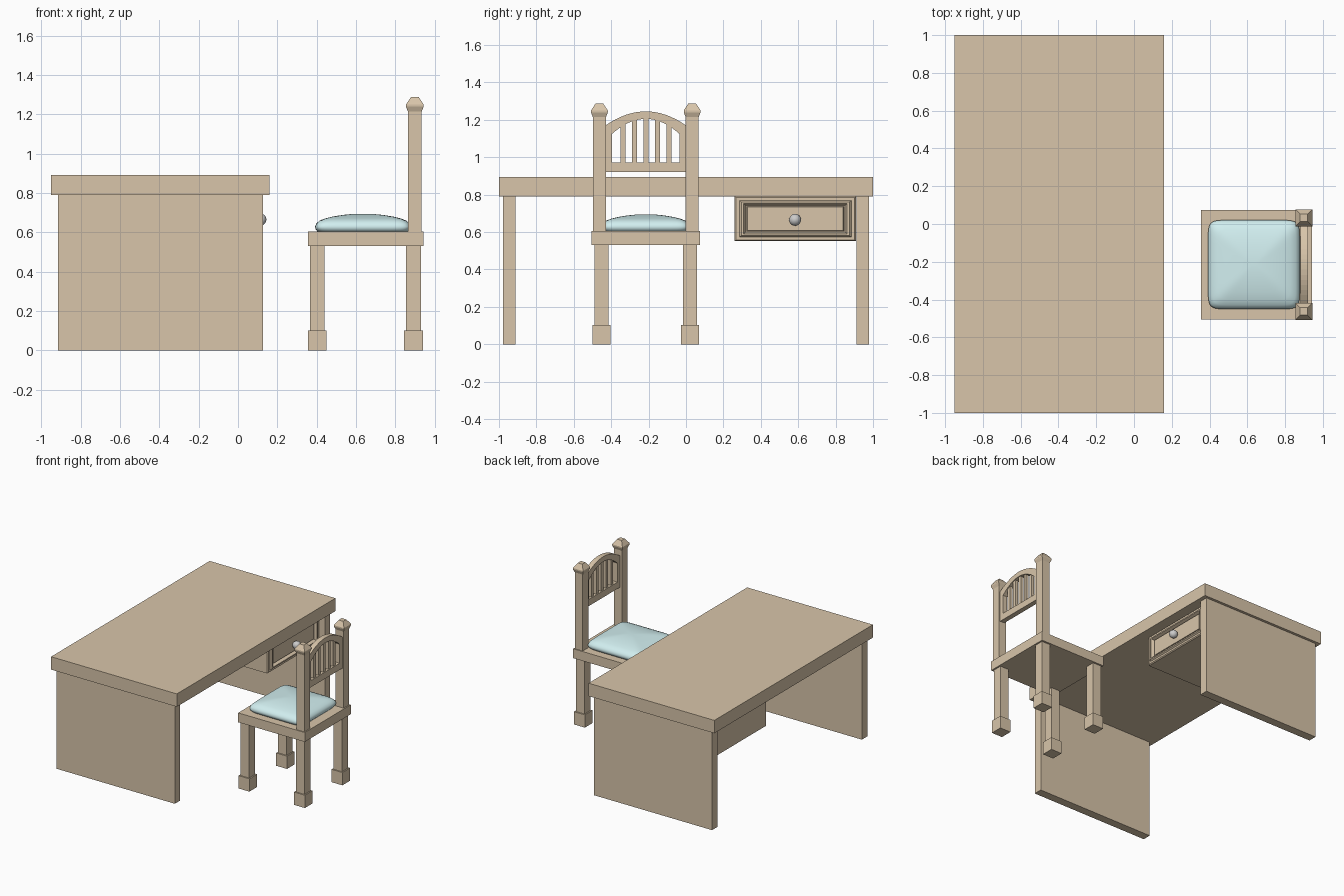
import bpy, bmesh, math

if "Cube" in bpy.data.objects:
    bpy.data.objects.remove(bpy.data.objects["Cube"])


def material(name, rgb):
    m = bpy.data.materials.new(name)
    m.diffuse_color = (*rgb, 1)
    m.use_nodes = True
    m.node_tree.nodes["Principled BSDF"].inputs["Base Color"].default_value = m.diffuse_color
    return m


WOOD = material("wood", (0.69, 0.56, 0.40))
CLOTH = material("cushion_cloth", (0.64, 0.86, 0.87))


def loft(name, rings, mat):
    """Skin a list of equally long closed rings and cap both ends."""
    bm = bmesh.new()
    vs = [[bm.verts.new(p) for p in r] for r in rings]
    n = len(rings[0])
    for a, b in zip(vs, vs[1:]):
        for i in range(n):
            j = (i + 1) % n
            bm.faces.new((a[i], a[j], b[j], b[i]))
    bm.faces.new(vs[0][::-1])
    bm.faces.new(vs[-1])
    bmesh.ops.recalc_face_normals(bm, faces=bm.faces)
    me = bpy.data.meshes.new(name)
    bm.to_mesh(me)
    bm.free()
    ob = bpy.data.objects.new(name, me)
    bpy.context.collection.objects.link(ob)
    if mat:
        me.materials.append(mat)
    return ob


def rect_xy(cx, cy, h, z):
    return [(cx - h, cy - h, z), (cx + h, cy - h, z), (cx + h, cy + h, z), (cx - h, cy + h, z)]


def rect_yz(y0, y1, z0, z1, x):
    return [(x, y0, z0), (x, y1, z0), (x, y1, z1), (x, y0, z1)]


def box(name, x0, x1, y0, y1, z0, z1):
    return loft(name, [rect_yz(y0, y1, z0, z1, x) for x in (x0, x1)], WOOD)


def smooth(ob, angle):
    bpy.ops.object.select_all(action='DESELECT')
    ob.select_set(True)
    bpy.context.view_layer.objects.active = ob
    bpy.ops.object.shade_smooth_by_angle(angle=math.radians(angle))


# Desk
box("desk_top", -0.95, 0.16, -1, 1, 0.79, 0.893)
for side, y in (("left", -0.945), ("right", 0.945)):
    box("desk_panel_" + side, -0.915, 0.128, y - 0.034, y + 0.034, 0, 0.79)

# Drawer with a moulded, recessed front
steps = [(0, -0.89), (0, 0.075), (0.008, 0.083), (0.026, 0.083), (0.036, 0.095),
         (0.048, 0.095), (0.06, 0.07), (0.066, 0.07), (0.07, 0.082)]
loft("drawer", [rect_yz(0.26 + d, 0.91 - d, 0.552 + d * 0.8, 0.79 - d * 0.8, x)
                for d, x in steps], WOOD)

# Knob, turned around the x axis
knob = [(0.013, 0.075), (0.013, 0.09)] + [
    (0.032 * math.sin(t), 0.112 - 0.032 * math.cos(t))
    for t in [math.radians(a) for a in range(36, 180, 18)]] + [(0.004, 0.144)]
ob = loft("drawer_knob", [[(x, 0.583 + r * math.cos(i * math.tau / 20), 0.665 + r * math.sin(i * math.tau / 20))
                           for i in range(20)] for r, x in knob], None)
smooth(ob, 50)

# Chair seat
CY = -0.215
box("chair_seat", 0.355, 0.943, CY - 0.29, CY + 0.29, 0.53, 0.605)

# Legs with block feet, and rear posts with faceted caps
for side, s in (("left", -1), ("right", 1)):
    for row, x in (("front", 0.403), ("back", 0.892)):
        y = CY + s * 0.237
        loft(f"{row}_leg_{side}", [rect_xy(x, y, 0.038, z) for z in (0.1, 0.53)], WOOD)
        loft(f"{row}_foot_{side}", [rect_xy(x, y, 0.048, z) for z in (0, 0.102)], WOOD)
    post = [(0.035, 0.605), (0.035, 1.215), (0.045, 1.24), (0.045, 1.25), (0.02, 1.288)]
    loft("back_post_" + side, [rect_xy(0.899, CY + s * 0.248, h, z) for h, z in post], WOOD)


# Backrest frame: closed loop with an arched top, window cut through
def arch(y, half, edge, top):
    return edge + (top - edge) * (1 - (y / half) ** 2)


def outline(half, base, edge, top):
    ys = [half - 2 * half * i / 16 for i in range(17)]
    return [(-half, base), (half, base)] + [(y, arch(y, half, edge, top)) for y in ys]


X0, X1 = 0.882, 0.922
outer = outline(0.215, 0.92, 1.17, 1.245)
inner = outline(0.18, 0.973, 1.125, 1.205)
bm = bmesh.new()
loops = [[bm.verts.new((x, CY + y, z)) for y, z in pts]
         for pts, x in ((outer, X0), (outer, X1), (inner, X1), (inner, X0))]
n = len(outer)
for k in range(4):
    a, b = loops[k], loops[(k + 1) % 4]
    for i in range(n):
        j = (i + 1) % n
        bm.faces.new((a[i], a[j], b[j], b[i]))
bmesh.ops.remove_doubles(bm, verts=bm.verts, dist=1e-5)
bmesh.ops.recalc_face_normals(bm, faces=bm.faces)
me = bpy.data.meshes.new("backrest_frame")
bm.to_mesh(me)
bm.free()
me.materials.append(WOOD)
bpy.context.collection.objects.link(bpy.data.objects.new("backrest_frame", me))

# Backrest slats
for i in range(5):
    y = (i - 2) * 0.0615
    box(f"backrest_slat_{i + 1}", 0.89, 0.914, CY + y - 0.0135, CY + y + 0.0135,
        0.965, arch(y, 0.18, 1.125, 1.205) + 0.012)

# Cushion: stacked rounded squares
profile = [(0.012, 0.604), (0.002, 0.618), (0, 0.63), (0.006, 0.645), (0.022, 0.66), (0.05, 0.671),
           (0.09, 0.681), (0.14, 0.689), (0.19, 0.694), (0.225, 0.695)]


def squircle(inset, z):
    e = 2 / (10 - 22 * inset)
    ring = []
    for i in range(48):
        c, s = math.cos(math.tau * (i + 0.5) / 48), math.sin(math.tau * (i + 0.5) / 48)
        ring.append((0.635 + (0.243 - inset) * math.copysign(abs(c) ** e, c),
                     CY + (0.236 - inset) * math.copysign(abs(s) ** e, s), z))
    return ring


smooth(loft("seat_cushion", [squircle(d, z) for d, z in profile], CLOTH), 60)
